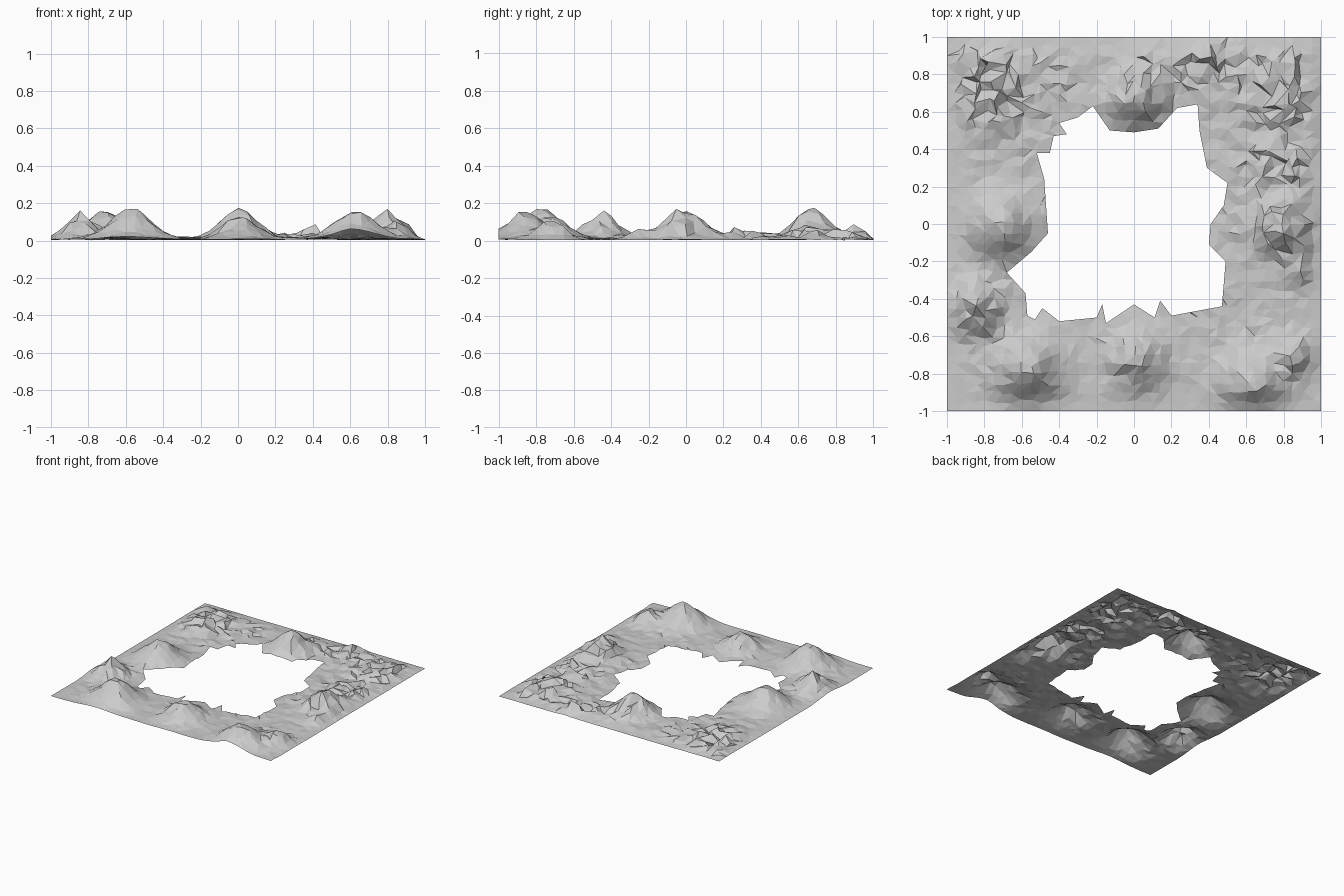
import bpy, bmesh, random
from math import exp
from mathutils import Vector, noise, geometry

if "Cube" in bpy.data.objects:
    bpy.data.objects.remove(bpy.data.objects["Cube"])

random.seed(4)
N = 40

# Outline of the clearing in the middle
HOLE = [Vector(p) for p in [
    (-.22, .63), (-.13, .5), (0, .49), (.13, .51), (.23, .62), (.34, .64),
    (.35, .5), (.39, .3), (.5, .22), (.48, .1), (.41, 0), (.4, -.11),
    (.49, -.2), (.47, -.44), (.2, -.49), (.14, -.41), (.11, -.5), (0, -.43),
    (-.15, -.53), (-.17, -.43), (-.2, -.5), (-.4, -.52), (-.49, -.45),
    (-.53, -.51), (-.57, -.49), (-.58, -.37), (-.68, -.26), (-.55, -.15),
    (-.46, -.05), (-.48, .24), (-.52, .38), (-.45, .38), (-.43, .47),
    (-.36, .48), (-.4, .54), (-.3, .57)]]

# Hills: x, y, height, radius
HILLS = [(-.57, -.78, .165, .12), (.62, -.87, .15, .12), (.02, -.72, .11, .1),
         (0, .66, .145, .1), (-.71, -.01, .15, .12), (-.85, -.45, .115, .09),
         (.8, -.03, .12, .1), (.87, -.71, .075, .07), (.4, .93, .085, .05),
         (.88, -.25, .05, .06)]
# Craggy patches: x, y, height, radius
CRAGS = [(-.75, .66, .055, .18), (-.85, .85, .04, .13), (.8, .7, .055, .2),
         (.8, .3, .045, .15), (.8, 0, .04, .15), (-.85, -.45, .035, .12),
         (.05, .8, .04, .15), (.4, .9, .03, .14), (.02, -.75, .02, .12),
         (.85, -.7, .02, .12), (-.4, .8, .012, .15), (.5, -.65, .012, .12)]


def bell(x, y, spots):
    return sum(h * exp(-((x - a) ** 2 + (y - b) ** 2) / (1.6 * r * r))
               for a, b, h, r in spots)


def inside(p):
    hit = False
    for a, b in zip(HOLE, HOLE[1:] + HOLE[:1]):
        if (a.y > p.y) != (b.y > p.y):
            if p.x < a.x + (p.y - a.y) * (b.x - a.x) / (b.y - a.y):
                hit = not hit
    return hit


def nearest_on_outline(p):
    best = None
    for a, b in zip(HOLE, HOLE[1:] + HOLE[:1]):
        q, t = geometry.intersect_point_line(p, a, b)
        q = a.lerp(b, min(max(t, 0), 1)).to_2d()
        if best is None or (q - p).length < (best - p).length:
            best = q
    return best


def shake(amount):
    return Vector((random.uniform(-amount, amount), random.uniform(-amount, amount)))


# Ground sheet with the clearing cut out
bm = bmesh.new()
bmesh.ops.create_grid(bm, x_segments=N, y_segments=N, size=1)
bmesh.ops.delete(bm, geom=[f for f in bm.faces if inside(f.calc_center_median().to_2d())],
                 context='FACES')
rim = []
for v in bm.verts:
    if max(abs(v.co.x), abs(v.co.y)) > .999:
        continue
    if v.is_boundary:
        rim.append(v)
        v.co.xy = nearest_on_outline(v.co.to_2d())
    else:
        v.co.xy += shake(.013)
for c in HOLE:
    v = min(rim, key=lambda w: (w.co.to_2d() - c).length)
    v.co.xy = c
bmesh.ops.triangulate(bm, faces=bm.faces[:])
bmesh.ops.recalc_face_normals(bm, faces=bm.faces[:])
if sum(f.normal.z for f in bm.faces) < 0:
    bmesh.ops.reverse_faces(bm, faces=bm.faces[:])

# Raise the hills and roughen the craggy patches
rim = set(rim)
for v in bm.verts:
    x, y = v.co.xy
    crag, hill = bell(x, y, CRAGS), bell(x, y, HILLS)
    n = noise.noise(Vector((x * 11, y * 11, 3)))
    m = noise.noise(Vector((x * 5, y * 5, 8)))
    reach = 1 - max(abs(x), abs(y))
    fade = min(1, .15 + reach * 8)
    z = .017 + .007 * m + hill * (1 + .15 * n) + crag * (.6 + .6 * n)
    z += random.uniform(-1, 1) * (crag * .4 + .005) * fade
    # outer edges sink to the ground, except where the front and left hills run off
    keep = .75 if y < -.9 else .7 if x < -.9 and y < -.2 else 0
    fade = max(fade, keep)
    v.co.z = max(.003, .01 + (z - .01) * fade)
    if reach > .04 and v not in rim:
        v.co.xy += shake(min(.028, crag * .5))

low = min(v.co.z for v in bm.verts)
for v in bm.verts:
    v.co.z -= low
me = bpy.data.meshes.new("hilly_ground")
bm.to_mesh(me)
bm.free()
bpy.context.collection.objects.link(bpy.data.objects.new("hilly_ground", me))
